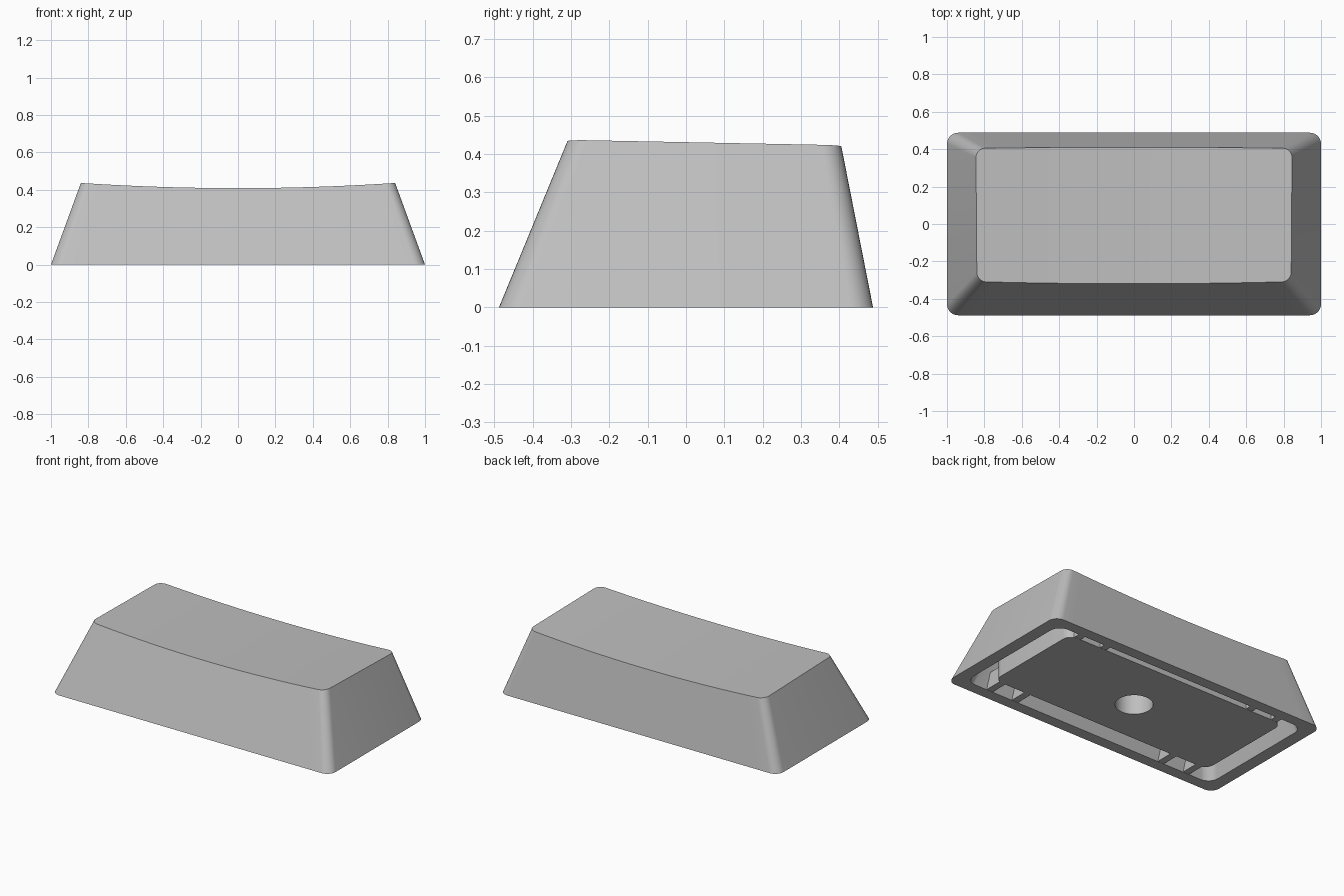
import bpy
import bmesh
import math

old = bpy.data.objects.get("Cube")
if old:
    bpy.data.objects.remove(old, do_unlink=True)

# One plain grey plastic
GREY = (0.52, 0.52, 0.52, 1.0)
grey = bpy.data.materials.new("grey_plastic")
grey.diffuse_color = GREY
grey.use_nodes = True
grey.node_tree.nodes["Principled BSDF"].inputs["Base Color"].default_value = GREY


def rounded_columns(hx, front, back, r, corner=8, middle=24):
    """Rounded rectangle as columns of (x, front y, back y)."""
    arcs = [math.pi / 2 * i / corner for i in range(corner + 1)]
    left = [(-hx + r - r * math.cos(a), r - r * math.sin(a)) for a in arcs]
    flat = [(-(hx - r) + 2 * (hx - r) * i / middle, 0) for i in range(1, middle)]
    right = [(-x, inset) for x, inset in reversed(left)]
    return [(x, front + inset, back - inset) for x, inset in left + flat + right]


def finish(name, bm):
    bmesh.ops.recalc_face_normals(bm, faces=bm.faces)
    mesh = bpy.data.meshes.new(name)
    bm.to_mesh(mesh)
    bm.free()
    mesh.materials.append(grey)
    obj = bpy.data.objects.new(name, mesh)
    bpy.context.collection.objects.link(obj)
    return obj


def loft(name, low, high, z0, z1, surface=None):
    """Join two rounded rectangles; the top may follow a surface z(x, y)."""
    bm = bmesh.new()

    def top_point(a, b):
        z = z1
        for _ in range(6):
            t = (z - z0) / (z1 - z0)
            x, y = (p + (q - p) * t for p, q in zip(a, b))
            if surface:
                z = surface(x, y)
        return bm.verts.new((x, y, z))

    rows = {}
    for side in (1, 2):
        rows["low", side] = [bm.verts.new((c[0], c[side], z0)) for c in low]
        rows["high", side] = [top_point((c[0], c[side]), (d[0], d[side]))
                              for c, d in zip(low, high)]
    ring = [rows["low", 1], rows["low", 2], rows["high", 2], rows["high", 1]]
    for k in range(4):
        a, b = ring[k], ring[(k + 1) % 4]
        for i in range(len(low) - 1):
            bm.faces.new((a[i], a[i + 1], b[i + 1], b[i]))
    for end in (0, -1):
        bm.faces.new([row[end] for row in ring])
    return finish(name, bm)


def cut(target, cutter):
    mod = target.modifiers.new("cut", "BOOLEAN")
    mod.operation = "DIFFERENCE"
    mod.solver = "EXACT"
    mod.object = cutter
    bpy.context.view_layer.objects.active = target
    bpy.ops.object.modifier_apply(modifier=mod.name)
    bpy.data.objects.remove(cutter, do_unlink=True)


def smooth(obj):
    bpy.ops.object.select_all(action="DESELECT")
    obj.select_set(True)
    bpy.context.view_layer.objects.active = obj
    bpy.ops.object.shade_smooth_by_angle(angle=math.radians(25))


def dish(x, y):
    """Shallow trough across x, tilting down to the back."""
    return 0.437 - 0.02 * (y + 0.31) - 0.028 * (1 - (x / 0.84) ** 2)


# Tapered outer cap with a hollow underside
cap = loft("cap_shell",
           rounded_columns(1.0, -0.488, 0.488, 0.06),
           rounded_columns(0.84, -0.308, 0.402, 0.05), 0, 0.437, dish)
cavity = loft("cavity_cutter",
              rounded_columns(0.92, -0.415, 0.417, 0.07),
              rounded_columns(0.82, -0.315, 0.384, 0.06), -0.001, 0.3)
cavity.hide_render = True
cut(cap, cavity)
smooth(cap)

# Solid core filling the middle, with a round socket
outline = rounded_columns(0.80, -0.30, 0.376, 0.06)
core = loft("inner_core", outline, outline, 0, 0.33)
bm = bmesh.new()
bmesh.ops.create_cone(bm, cap_ends=True, segments=48, radius1=0.11,
                      radius2=0.11, depth=0.5)
socket = finish("socket_cutter", bm)
socket.location.z = 0.05
socket.hide_render = True
cut(core, socket)
smooth(core)

# Small ribs bridging the groove at front and back
bm = bmesh.new()
for x in (-0.74, -0.55, 0.55, 0.74):
    for y0, y1 in ((-0.425, -0.29), (0.366, 0.427)):
        box = bmesh.ops.create_cube(bm, size=1)["verts"]
        bmesh.ops.scale(bm, vec=(0.045, y1 - y0, 0.1), verts=box)
        bmesh.ops.translate(bm, vec=(x, (y0 + y1) / 2, 0.051), verts=box)
finish("groove_ribs", bm)
